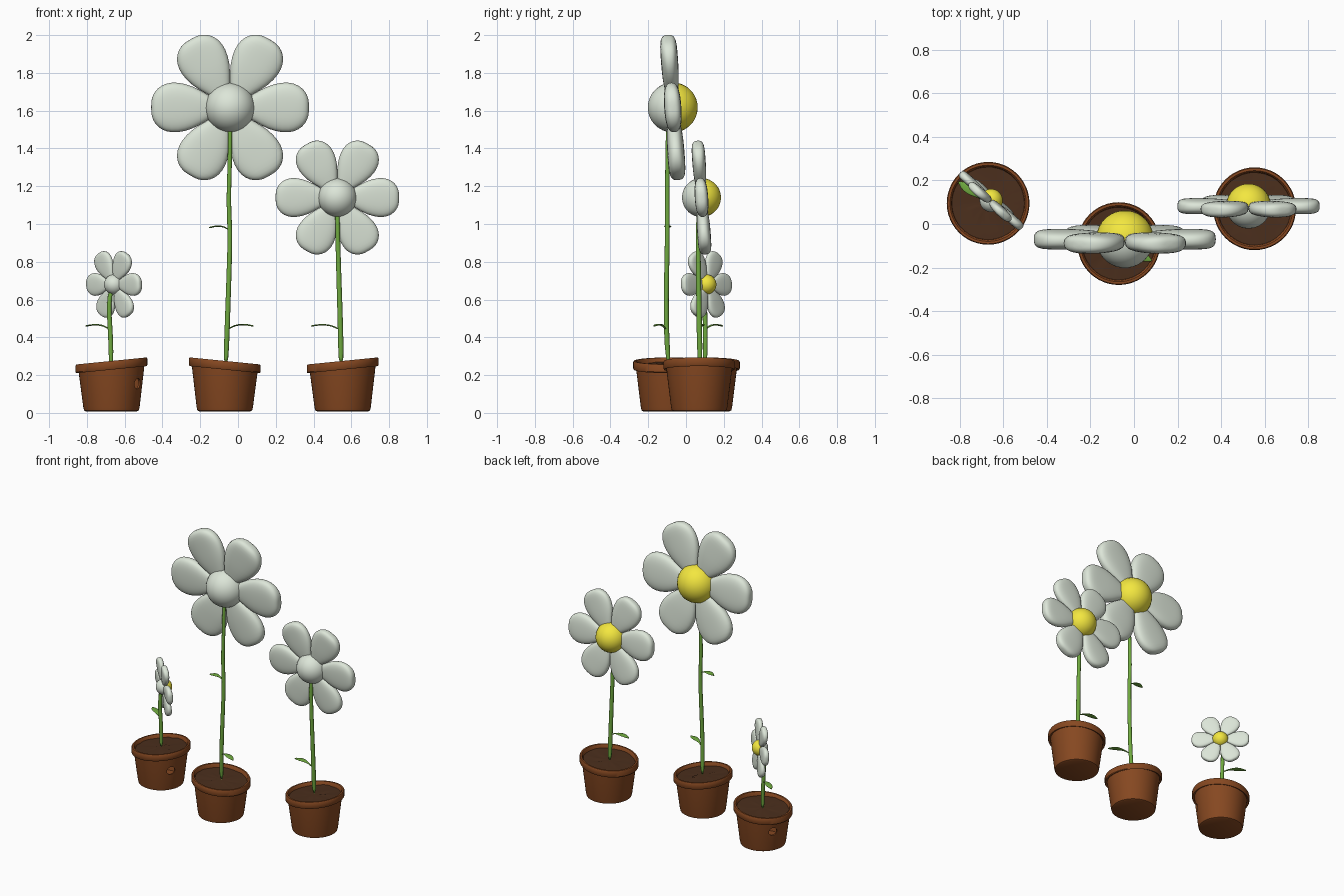
import bpy, bmesh, math, random
from mathutils import Vector, Matrix

if "Cube" in bpy.data.objects:
    bpy.data.objects.remove(bpy.data.objects["Cube"])

random.seed(3)


def material(name, rgb):
    m = bpy.data.materials.new(name)
    m.diffuse_color = (*rgb, 1)
    m.use_nodes = True
    m.node_tree.nodes["Principled BSDF"].inputs["Base Color"].default_value = m.diffuse_color
    return m


CLAY = material("clay", (0.24, 0.065, 0.015))
SOIL = material("soil", (0.07, 0.028, 0.012))
GREEN = material("green", (0.16, 0.40, 0.05))
PETAL = material("petal", (0.72, 0.79, 0.69))
YELLOW = material("yellow", (0.90, 0.80, 0.05))


def finish(name, bm, mats, angle=50, subsurf=0):
    bmesh.ops.recalc_face_normals(bm, faces=bm.faces)
    me = bpy.data.meshes.new(name)
    bm.to_mesh(me)
    bm.free()
    ob = bpy.data.objects.new(name, me)
    bpy.context.collection.objects.link(ob)
    for m in mats:
        me.materials.append(m)
    if subsurf:
        ob.modifiers.new("smooth", "SUBSURF").levels = subsurf
        ob.modifiers["smooth"].render_levels = subsurf
    bpy.ops.object.select_all(action="DESELECT")
    ob.select_set(True)
    bpy.context.view_layer.objects.active = ob
    bpy.ops.object.shade_smooth_by_angle(angle=math.radians(angle))
    return ob


def loft(bm, stations, n=16, power=1.0):
    """Skin elliptical rings: (centre, side axis, up axis, half width, half thickness)."""
    rings = []
    for c, s, u, w, t in stations:
        ring = []
        for i in range(n):
            a = 2 * math.pi * i / n
            x, y = (math.copysign(abs(f) ** power, f) for f in (math.cos(a), math.sin(a)))
            ring.append(bm.verts.new(Vector(c) + Vector(s) * x * w + Vector(u) * y * t))
        rings.append(ring)
    for a, b in zip(rings, rings[1:]):
        for i in range(n):
            j = (i + 1) % n
            bm.faces.new((a[i], a[j], b[j], b[i]))
    bm.faces.new(rings[0])
    bm.faces.new(rings[-1])


# (radius, height, how far the point follows the tilted rim)
POT = [(0, .008, 0), (.135, .008, 0), (.145, .013, 0), (.149, .03, 0), (.172, .215, .7),
       (.174, .235, 1), (.186, .229, 1), (.19, .235, 1), (.19, .268, 1), (.186, .275, 1),
       (.175, .275, 1), (.169, .268, 1), (.163, .23, 1), (.138, .03, 0), (0, .03, 0)]
TILT = 0.1


def pot(name, x, y, high):
    bm = bmesh.new()
    vs = [bm.verts.new((r, 0, z)) for r, z, _ in POT]
    es = [bm.edges.new(p) for p in zip(vs, vs[1:])]
    bmesh.ops.spin(bm, geom=vs + es, cent=(0, 0, 0), axis=(0, 0, 1),
                   angle=2 * math.pi, steps=48)
    bmesh.ops.remove_doubles(bm, verts=bm.verts, dist=1e-4)
    for v in bm.verts:
        r = math.hypot(v.co.x, v.co.y)
        follow = min(POT, key=lambda p: abs(p[0] - r) + abs(p[1] - v.co.z))[2]
        v.co.z += TILT * high * follow * v.co.x
        v.co += Vector((x, y, 0))
    ob = finish(name, bm, [CLAY], 35)
    # lumpy soil inside the rim
    bm = bmesh.new()
    mid = bm.verts.new((x, y, .256))
    rings = []
    for r in (.06, .12, .167):
        ring = []
        for i in range(30):
            a = 2 * math.pi * i / 30
            z = .252 + TILT * high * r * math.cos(a) + random.uniform(-.003, .003)
            ring.append(bm.verts.new((x + r * math.cos(a), y + r * math.sin(a), z)))
        rings.append(ring)
    for i in range(30):
        j = (i + 1) % 30
        bm.faces.new((mid, rings[0][i], rings[0][j]))
        for a, b in zip(rings, rings[1:]):
            bm.faces.new((a[i], b[i], b[j], a[j]))
    finish(name + "_soil", bm, [SOIL], 60)
    return ob


def stem(name, pts, r0=.015, r1=.011):
    bm = bmesh.new()
    k = len(pts) - 1
    loft(bm, [(p, (1, 0, 0), (0, 1, 0), r0 + (r1 - r0) * i / k, r0 + (r1 - r0) * i / k)
              for i, p in enumerate(pts)], 10)
    finish(name, bm, [GREEN], 60, 1)


def leaf(name, root, tip):
    root, tip = Vector(root), Vector(tip)
    d = tip - root
    side = Vector((-d.y, d.x, 0)).normalized()
    bm = bmesh.new()
    shape = [(0, -.02, .005), (.2, -.004, .005), (.35, .004, .012), (.55, .007, .023),
             (.75, .006, .022), (.9, .002, .012), (1, 0, .002)]
    loft(bm, [(root + d * f + Vector((0, 0, h)), side, (0, 0, 1), w, .004)
              for f, h, w in shape], 10)
    finish(name, bm, [GREEN], 60, 1)


# (distance from centre, half width, half thickness)
PETAL_SHAPE = [(.05, .028, .028), (.13, .076, .038), (.20, .117, .045), (.28, .137, .046),
               (.34, .131, .046), (.385, .104, .044), (.41, .066, .034), (.418, .03, .015)]


def flower(name, centre, scale, ball, turn=0):
    place = (Matrix.Translation(centre) @ Matrix.Rotation(math.radians(turn), 4, "Z")
             @ Matrix.Rotation(math.radians(4), 4, "X"))
    # six puffy petals
    bm = bmesh.new()
    for k in range(6):
        a = k * math.pi / 3
        out = Vector((math.cos(a), 0, math.sin(a)))
        side = (-math.sin(a), 0, math.cos(a))
        loft(bm, [(out * r * scale, side, (0, 1, 0), w * scale, t * scale)
                  for r, w, t in PETAL_SHAPE], 20, .75)
    bm.transform(place)
    finish(name + "_petals", bm, [PETAL], 70, 1)
    # round heart, pale behind and yellow on the face
    bm = bmesh.new()
    bmesh.ops.create_uvsphere(bm, u_segments=32, v_segments=20, radius=ball,
                              matrix=Matrix.Rotation(math.pi / 2, 4, "X"))
    for f in bm.faces:
        f.material_index = 1 if f.calc_center_median().y > 0 else 0
    bm.transform(place)
    finish(name + "_heart", bm, [PETAL, YELLOW], 60)


# Small plant on the left
small = pot("small_pot", -.67, .095, 1)
stem("small_stem", [(-.672, .10, .24), (-.673, .103, .4), (-.683, .10, .52),
                    (-.682, .10, .62), (-.66, .105, .675)], .014, .012)
leaf("small_leaf", (-.675, .10, .46), (-.808, .195, .46))
flower("small_flower", (-.656, .108, .68), .457, .053, -42)

# Side holes in the small pot
bpy.ops.mesh.primitive_cylinder_add(vertices=24, radius=.028, depth=.5, location=(-.67, .095, .155),
                                    rotation=(math.pi / 2, 0, math.radians(58)))
cutter = bpy.context.object
cutter.name = "hole_cutter"
cutter.hide_render = True
cut = small.modifiers.new("holes", "BOOLEAN")
cut.operation = "DIFFERENCE"
cut.object = cutter
bpy.context.view_layer.objects.active = small
bpy.ops.object.modifier_move_to_index(modifier="holes", index=0)
bpy.ops.object.modifier_apply(modifier="holes")
bpy.data.objects.remove(cutter)

# Tall plant in the middle
pot("tall_pot", -.07, -.09, -1)
stem("tall_stem", [(-.065, -.09, .24), (-.057, -.108, .45), (-.047, -.102, .75),
                   (-.04, -.098, .97), (-.052, -.1, 1.11), (-.043, -.098, 1.3),
                   (-.042, -.098, 1.5), (-.042, -.08, 1.6)])
leaf("tall_lower_leaf", (-.055, -.105, .462), (.083, -.17, .46))
leaf("tall_upper_leaf", (-.042, -.1, .985), (-.155, -.095, .98))
flower("tall_flower", (-.042, -.07, 1.617), 1, .132)

# Medium plant on the right
pot("medium_pot", .554, .07, 1)
stem("medium_stem", [(.546, .075, .24), (.543, .07, .45), (.533, .066, .75),
                     (.526, .062, 1.0), (.526, .075, 1.13)], .016, .012)
leaf("medium_leaf", (.54, .07, .46), (.385, .085, .46))
flower("medium_flower", (.526, .082, 1.14), .783, .103)
